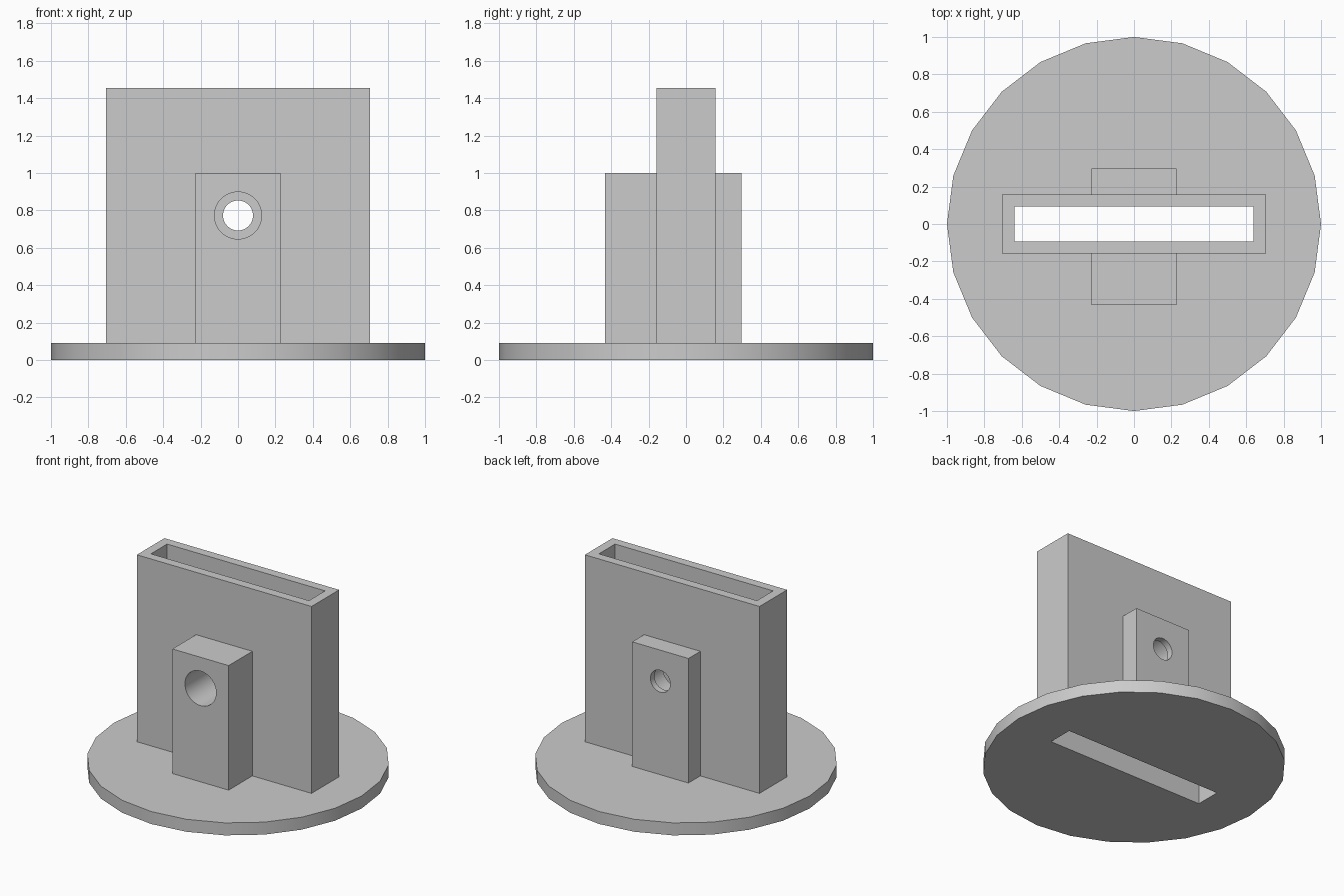
import bpy
import math

cube = bpy.data.objects.get("Cube")
if cube:
    bpy.data.objects.remove(cube, do_unlink=True)

grey = bpy.data.materials.new("plain grey")
grey.use_nodes = True
colour = (0.6, 0.6, 0.6, 1)
grey.diffuse_color = colour
grey.node_tree.nodes["Principled BSDF"].inputs["Base Color"].default_value = colour


def box(name, low, high):
    """Box between two opposite corners."""
    mid = [(a + b) / 2 for a, b in zip(low, high)]
    bpy.ops.mesh.primitive_cube_add(size=1, location=mid)
    ob = bpy.context.object
    ob.name = name
    ob.scale = [b - a for a, b in zip(low, high)]
    bpy.ops.object.transform_apply(location=True, rotation=False, scale=True)
    ob.data.materials.append(grey)
    return ob


def bore(name, radius, y0, y1):
    """Round cutter along y at the height of the hole."""
    bpy.ops.mesh.primitive_cylinder_add(
        vertices=48, radius=radius, depth=y1 - y0,
        location=(0, (y0 + y1) / 2, HOLE_Z), rotation=(math.pi / 2, 0, 0))
    ob = bpy.context.object
    ob.name = name
    ob.data.materials.append(grey)
    return ob


def combine(target, tool, operation):
    """Apply a boolean and drop the tool object."""
    tool.hide_render = True
    mod = target.modifiers.new(tool.name, 'BOOLEAN')
    mod.operation = operation
    mod.solver = 'EXACT'
    mod.object = tool
    bpy.context.view_layer.objects.active = target
    bpy.ops.object.modifier_apply(modifier=mod.name)
    bpy.data.objects.remove(tool, do_unlink=True)


BASE = 0.091
HOLE_Z = 0.773
SUNK = BASE / 2

# Round base plate
bpy.ops.mesh.primitive_cylinder_add(vertices=24, radius=1, depth=BASE,
                                    location=(0, 0, BASE / 2))
stand = bpy.context.object
stand.name = "slotted_stand"
stand.data.materials.append(grey)

# Upright sleeve, with a deep boss in front and a shallow one behind
combine(stand, box("sleeve", (-0.705, -0.159, SUNK), (0.705, 0.159, 1.455)), 'UNION')
combine(stand, box("front_boss", (-0.227, -0.432, SUNK), (0.227, 0, 1)), 'UNION')
combine(stand, box("back_boss", (-0.227, 0, SUNK), (0.227, 0.296, 1)), 'UNION')

# Slot right through the sleeve and base
combine(stand, box("slot", (-0.638, -0.093, -1), (0.638, 0.093, 2)), 'DIFFERENCE')

# Wide bore from the front, narrow hole through the back face
combine(stand, bore("wide_bore", 0.126, -0.6, 0.25), 'DIFFERENCE')
combine(stand, bore("narrow_hole", 0.08, 0.2, 0.5), 'DIFFERENCE')

# Smooth round walls, sharp corners
bpy.ops.object.select_all(action='DESELECT')
stand.select_set(True)
bpy.context.view_layer.objects.active = stand
bpy.ops.object.shade_smooth_by_angle(angle=math.radians(30))
